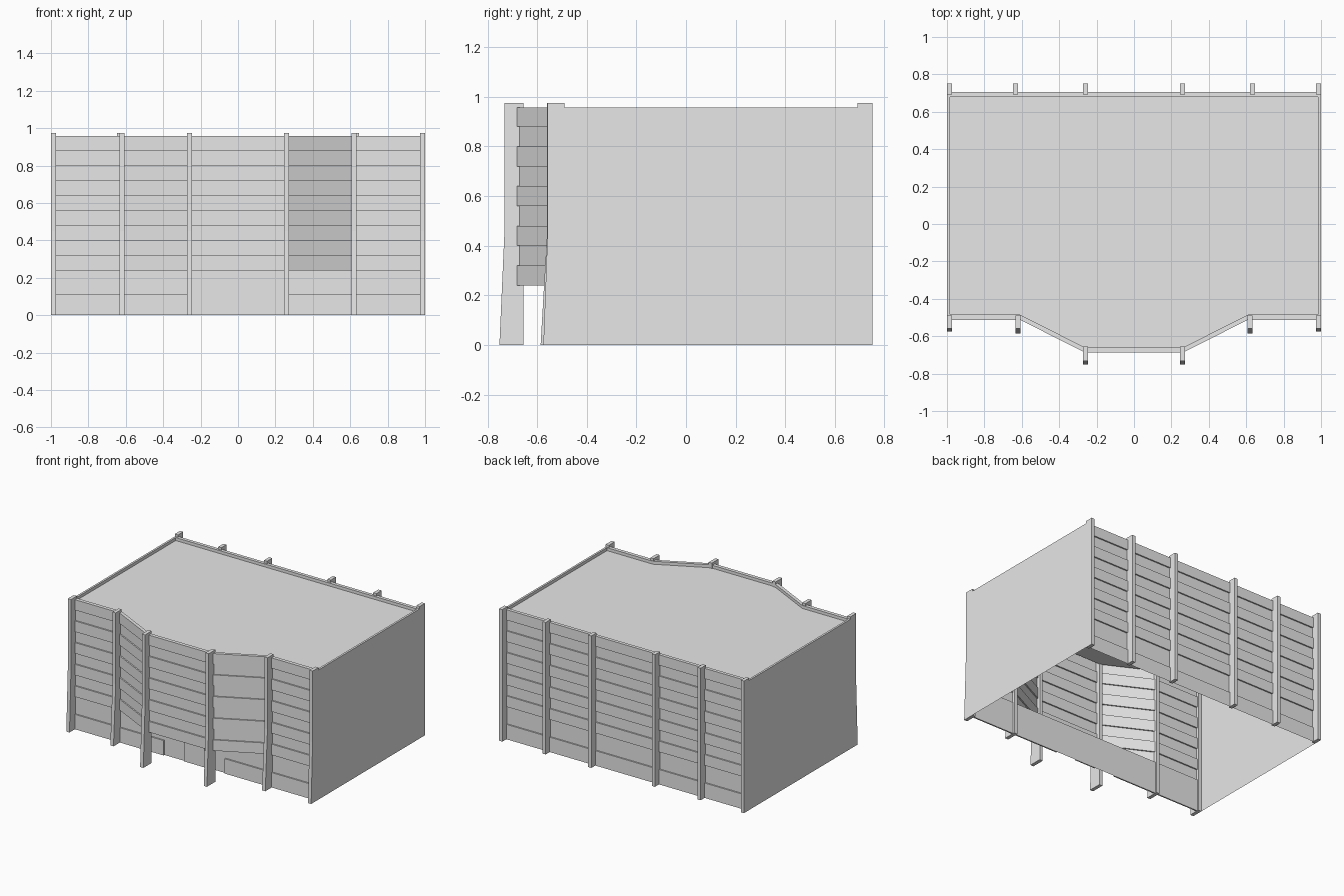
import bpy
import bmesh

cube = bpy.data.objects.get("Cube")
if cube:
    bpy.data.objects.remove(cube, do_unlink=True)

grey = bpy.data.materials.new("light_grey")
grey.use_nodes = True
grey.diffuse_color = (0.8, 0.8, 0.8, 1)
grey.node_tree.nodes["Principled BSDF"].inputs["Base Color"].default_value = (0.8, 0.8, 0.8, 1)

TOP, ROOF, STEP, SILL = 0.957, 0.935, 0.01, 0.24
PIER_TOP, PIER_W = 0.975, 0.026


def finish(name, bm):
    mesh = bpy.data.meshes.new(name)
    bm.to_mesh(mesh)
    bm.free()
    mesh.materials.append(grey)
    bpy.context.collection.objects.link(bpy.data.objects.new(name, mesh))


def strip(bm, low, high):
    """Faces between two matching open paths of 3D points."""
    a = [bm.verts.new(p) for p in low]
    b = [bm.verts.new(p) for p in high]
    for i in range(len(a) - 1):
        bm.faces.new((a[i], a[i + 1], b[i + 1], b[i]))


def level(path, z, dy=0):
    return [(x, y + dy, z) for x, y in path]


def ribbed_wall(name, path, levels, inward):
    """Stacked bands that alternately stand proud and step back."""
    bm = bmesh.new()
    for i in range(len(levels) - 1):
        dy = inward * STEP * (i % 2)
        strip(bm, level(path, levels[i], dy), level(path, levels[i + 1], dy))
        if i:
            old = inward * STEP - dy
            strip(bm, level(path, levels[i], old), level(path, levels[i], dy))
    finish(name, bm)


def prism(name, profile, x, width):
    """Extrude a side profile of (y, z) points along x."""
    bm = bmesh.new()
    face = bm.faces.new([bm.verts.new((x - width / 2, y, z)) for y, z in profile])
    ext = bmesh.ops.extrude_face_region(bm, geom=[face])
    verts = [v for v in ext["geom"] if isinstance(v, bmesh.types.BMVert)]
    bmesh.ops.translate(bm, verts=verts, vec=(width, 0, 0))
    bmesh.ops.recalc_face_normals(bm, faces=bm.faces)
    finish(name, bm)


# Wall outlines
front = [(-1, -0.512), (-0.61, -0.512), (-0.26, -0.688),
         (0.26, -0.688), (0.61, -0.512), (1, -0.512)]
back = [(1, 0.705), (-1, 0.705)]
upper = [SILL + 0.08 * i for i in range(9)] + [TOP]

# Ribbed upper facade with the projecting bay, and the ribbed rear
ribbed_wall("front_upper_wall", front, upper, 1)
ribbed_wall("back_wall", back, [0, 0.11] + upper, -1)

# Straight ground floor wall below the bay, with a plinth either side
ground = [front[0], front[-1]]
bm = bmesh.new()
strip(bm, level(ground, 0, STEP), level(ground, SILL, STEP))
finish("front_ground_wall", bm)
y0 = front[0][1]
plinth = [(y0, 0), (y0 + STEP, 0), (y0 + STEP, 0.11), (y0, 0.11)]
for name, x in (("right_plinth", -0.62), ("left_plinth", 0.62)):
    prism(name, plinth, x, 0.74)
prism("door", [(y0 + 0.002, 0), (y0 + STEP, 0), (y0 + STEP, 0.16), (y0 + 0.002, 0.16)], 0, 0.17)

# Underside of the bay and of the lowest front band
bm = bmesh.new()
strip(bm, level([(x, y0 + STEP) for x, y in front], SILL), level(front, SILL))
bmesh.ops.dissolve_degenerate(bm, dist=0.0001, edges=bm.edges)
finish("bay_underside", bm)

# Plain side walls
for name, path in (("left_side_wall", [front[-1], back[0]]),
                   ("right_side_wall", [back[1], front[0]])):
    bm = bmesh.new()
    strip(bm, level(path, 0), level(path, TOP))
    finish(name, bm)

# Parapet coping, its inner face and the flat roof
outer = front + back
inner = [(max(-0.985, min(0.985, x)), y + (0.027 if y < 0 else -0.025)) for x, y in outer]
bm = bmesh.new()
loop_out, loop_in = outer + outer[:1], inner + inner[:1]
strip(bm, level(loop_out, TOP), level(loop_in, TOP))
strip(bm, level(loop_in, TOP), level(loop_in, ROOF))
finish("parapet", bm)
bm = bmesh.new()
bm.faces.new([bm.verts.new(p) for p in level(inner, ROOF)])
finish("roof", bm)

# Piers: the front ones splay outward below mid height
front_piers = (("corner", 0.987, -0.575, -0.558, -0.49),
               ("middle", 0.62, -0.586, -0.56, -0.49),
               ("bay", 0.26, -0.752, -0.732, -0.655))
for side, s in (("left", 1), ("right", -1)):
    for name, x, foot, head, rear in front_piers:
        prism(f"front_{side}_{name}_pier",
              [(foot, 0), (rear, 0), (rear, PIER_TOP), (head, PIER_TOP), (head, 0.45)],
              s * x, PIER_W)
    for name, x in (("corner", 0.987), ("middle", 0.633), ("inner", 0.26)):
        prism(f"back_{side}_{name}_pier",
              [(0.692, 0), (0.752, 0), (0.752, PIER_TOP), (0.692, PIER_TOP)],
              s * x, PIER_W)
